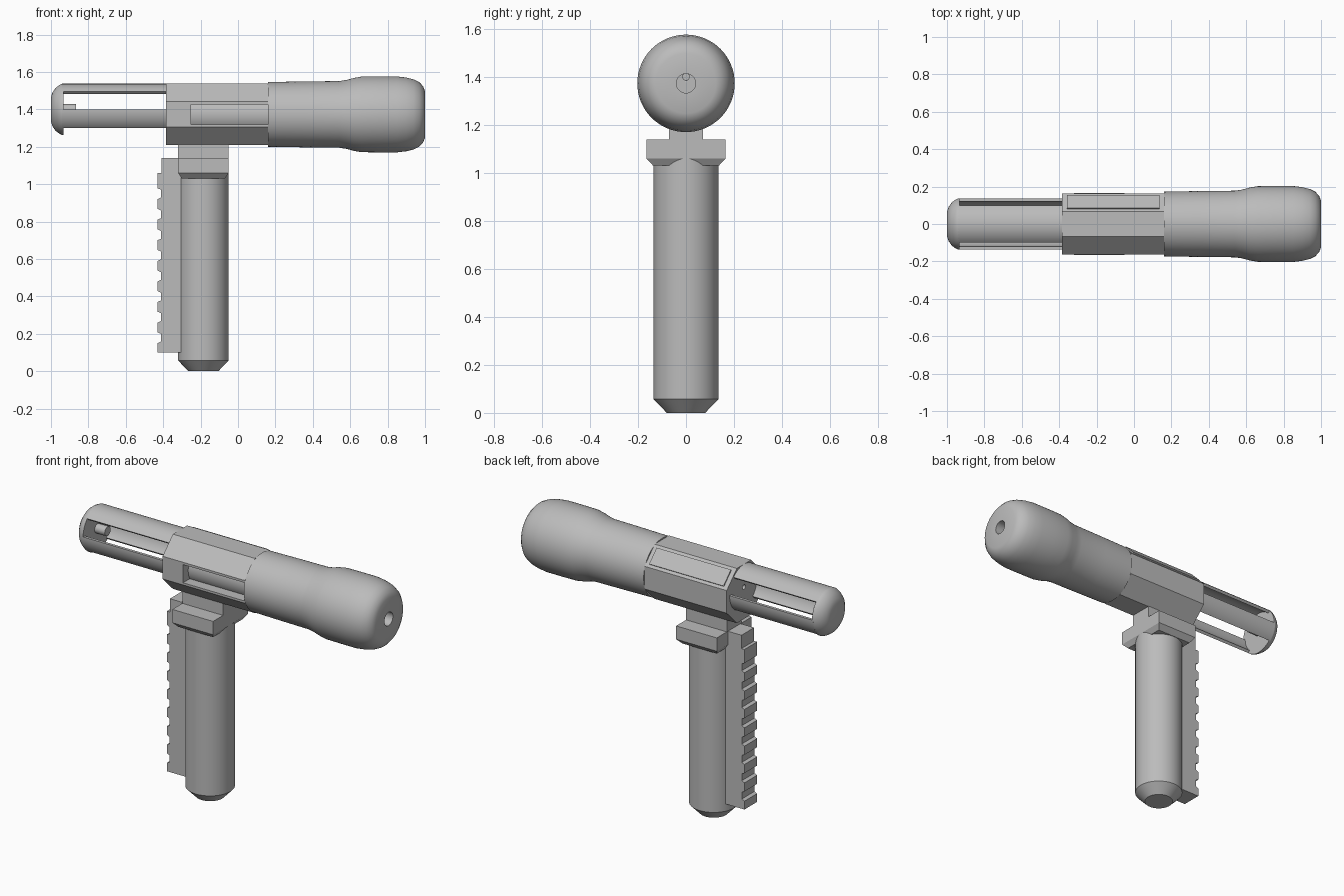
import bpy, bmesh, math
from math import sin, cos, radians, pi
from mathutils import Matrix, Vector

cube = bpy.data.objects.get("Cube")
if cube:
    bpy.data.objects.remove(cube, do_unlink=True)

grey = bpy.data.materials.new("plain_grey")
grey.use_nodes = True
COLOUR = (0.5, 0.5, 0.5, 1)
grey.diffuse_color = COLOUR
grey.node_tree.nodes["Principled BSDF"].inputs["Base Color"].default_value = COLOUR

BORE_Z, REAR_Z, GRIP_X = 1.373, 1.40, -0.185


def finish(name, bm, smooth=False):
    bmesh.ops.remove_doubles(bm, verts=bm.verts, dist=0.0001)
    bmesh.ops.recalc_face_normals(bm, faces=bm.faces)
    mesh = bpy.data.meshes.new(name)
    bm.to_mesh(mesh)
    bm.free()
    mesh.materials.append(grey)
    obj = bpy.data.objects.new(name, mesh)
    bpy.context.collection.objects.link(obj)
    if smooth:
        bpy.ops.object.select_all(action='DESELECT')
        obj.select_set(True)
        bpy.context.view_layer.objects.active = obj
        bpy.ops.object.shade_smooth_by_angle(angle=radians(30))
    return obj


def box(name, x, y, z, taper=None):
    """Box from ranges; taper scales the lower face in x and y."""
    bm = bmesh.new()
    bmesh.ops.create_cube(bm, size=1)
    mid = Vector((sum(x) / 2, sum(y) / 2, sum(z) / 2))
    for v in bm.verts:
        if taper and v.co.z < 0:
            v.co.x *= taper[0]
            v.co.y *= taper[1]
        v.co = mid + Vector((v.co.x * (x[1] - x[0]), v.co.y * (y[1] - y[0]), v.co.z * (z[1] - z[0])))
    return finish(name, bm)


def lathe(name, profile, centre, axis='X', steps=48, closed=False):
    """Spin (distance along axis, radius) points around an axis."""
    bm = bmesh.new()
    d = Vector((1, 0, 0)) if axis == 'X' else Vector((0, 0, 1))
    verts = [bm.verts.new(Vector(centre) + d * t + Vector((0, r, 0))) for t, r in profile]
    edges = [bm.edges.new(p) for p in zip(verts, verts[1:])]
    if closed:
        edges.append(bm.edges.new((verts[-1], verts[0])))
    bmesh.ops.spin(bm, geom=verts + edges, cent=centre, axis=d, angle=2 * pi, steps=steps)
    return finish(name, bm, True)


def extrude(name, points, offset, smooth=False):
    bm = bmesh.new()
    face = bm.faces.new([bm.verts.new(p) for p in points])
    out = bmesh.ops.extrude_face_region(bm, geom=[face])
    bmesh.ops.translate(bm, vec=offset, verts=[v for v in out['geom'] if isinstance(v, bmesh.types.BMVert)])
    return finish(name, bm, smooth)


def cut(obj, cutter):
    mod = obj.modifiers.new("cut", 'BOOLEAN')
    mod.operation, mod.solver, mod.object = 'DIFFERENCE', 'EXACT', cutter
    bpy.context.view_layer.objects.active = obj
    bpy.ops.object.modifier_apply(modifier=mod.name)
    bpy.data.objects.remove(cutter, do_unlink=True)


# Front sleeve: bulged, rounded end with a central bore
lathe("front_sleeve", [
    (0.16, 0.04), (0.16, 0.173), (0.35, 0.176), (0.54, 0.178), (0.58, 0.184), (0.62, 0.195),
    (0.66, 0.202), (0.75, 0.203), (0.85, 0.203), (0.90, 0.197), (0.94, 0.187), (0.97, 0.172),
    (0.99, 0.15), (1.0, 0.125), (1.0, 0.04)], (0, 0, BORE_Z), closed=True, steps=64)

# Octagonal receiver with a side port and bore
R = 0.164 / cos(pi / 8)
octagon = [(-0.385, R * cos(pi / 8 + i * pi / 4), BORE_Z + R * sin(pi / 8 + i * pi / 4)) for i in range(8)]
receiver = extrude("receiver", octagon, (0.545, 0, 0))
cut(receiver, box("port_cutter", (-0.25, 0.2), (-0.3, -0.05), (1.318, 1.427)))
cut(receiver, lathe("bore_cutter", [(-0.3, 0), (-0.3, 0.04), (0.2, 0.04), (0.2, 0)], (0, 0, BORE_Z)))
cut(receiver, lathe("pin_hole_cutter", [(-0.5, 0), (-0.5, 0.014), (-0.25, 0.014), (-0.25, 0)], (0, 0, REAR_Z), steps=16))
lathe("inner_barrel", [(-0.255, 0.04), (-0.255, 0.115), (0.165, 0.115), (0.165, 0.04)],
      (0, 0, BORE_Z), closed=True)

# Thin raised cover on the upper rear facet
cover = box("side_cover", (-0.358, 0.135), (-0.05, 0.05), (0.16, 0.171))
cover.data.transform(Matrix.Translation((0, 0, BORE_Z)) @ Matrix.Rotation(-pi / 4, 4, 'X'))

# Slotted rear tube: a roof strip and two side strips
def arc_strip(name, start, end):
    n = 16
    angles = [radians(start + (end - start) * i / n) for i in range(n + 1)]
    ring = [(0.137, a) for a in angles] + [(0.12, a) for a in reversed(angles)]
    extrude(name, [(-0.94, r * cos(a), REAR_Z + r * sin(a)) for r, a in ring], (0.565, 0, 0), True)

arc_strip("tube_roof", 44, 136)
arc_strip("tube_left_wall", -47, 0)
arc_strip("tube_right_wall", 180, 227)

# Rounded rear cap and its inner pin
lathe("rear_cap", [(-1.0, 0), (-1.0, 0.065), (-0.992, 0.09), (-0.975, 0.115), (-0.955, 0.13),
                   (-0.94, 0.137), (-0.932, 0.137), (-0.932, 0)], (0, 0, REAR_Z))
lathe("rear_pin", [(-0.935, 0), (-0.935, 0.028), (-0.865, 0.028), (-0.865, 0)], (0, 0, REAR_Z), steps=24)

# Neck and cross block joining receiver and grip
box("neck", (-0.32, -0.05), (-0.07, 0.07), (1.13, 1.23))
box("cross_block", (-0.32, -0.05), (-0.165, 0.165), (1.06, 1.14))
box("cross_block_bevel", (-0.32, -0.05), (-0.165, 0.165), (1.03, 1.06), (0.85, 0.83))
box("rail_head", (-0.41, -0.31), (-0.06, 0.06), (1.06, 1.14))

# Round grip with chamfered foot
lathe("grip", [(0, 0), (0, 0.08), (0.057, 0.135), (1.06, 0.135), (1.06, 0)], (GRIP_X, 0, 0), 'Z')

# Toothed rail along the back of the grip
rail = [(-0.28, 0.1), (-0.43, 0.1)]
for i in range(8):
    z = 0.15 + 0.11 * i
    rail += [(-0.43, z), (-0.412, z + 0.008), (-0.412, z + 0.05), (-0.43, z + 0.058)]
rail += [(-0.43, 1.06), (-0.28, 1.06)]
extrude("toothed_rail", [(x, -0.06, z) for x, z in rail], (0, 0.12, 0))
